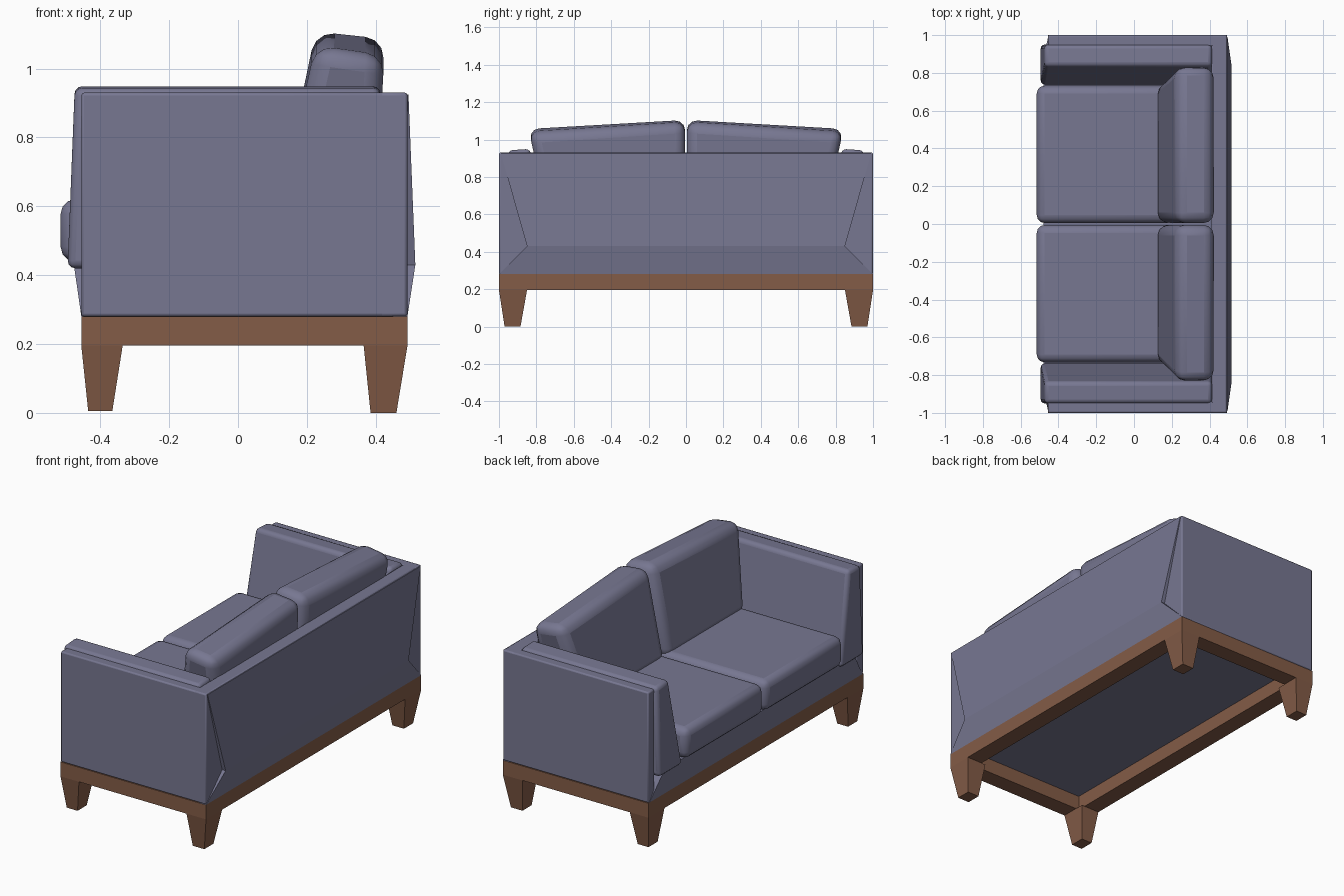
import bpy
import bmesh
import math

cube = bpy.data.objects.get("Cube")
if cube:
    bpy.data.objects.remove(cube, do_unlink=True)


def material(name, colour):
    mat = bpy.data.materials.new(name)
    mat.use_nodes = True
    mat.diffuse_color = colour
    mat.node_tree.nodes["Principled BSDF"].inputs["Base Color"].default_value = colour
    return mat


FABRIC = material("slate_fabric", (0.185, 0.185, 0.285, 1))
WOOD = material("brown_wood", (0.23, 0.107, 0.063, 1))


def loft(name, mat, sections, bevel=0, segments=2):
    """Closed solid through rectangles (x0, x1, y0, y1, z or four corner heights)."""
    bm = bmesh.new()
    rings = []
    for x0, x1, y0, y1, z in sections:
        heights = z if isinstance(z, tuple) else (z,) * 4
        corners = ((x0, y0), (x1, y0), (x1, y1), (x0, y1))
        rings.append([bm.verts.new((x, y, h)) for (x, y), h in zip(corners, heights)])
    for low, high in zip(rings, rings[1:]):
        for i in range(4):
            j = (i + 1) % 4
            bm.faces.new((low[i], low[j], high[j], high[i]))
    bm.faces.new(rings[0][::-1])
    bm.faces.new(rings[-1])
    bmesh.ops.recalc_face_normals(bm, faces=bm.faces)
    mesh = bpy.data.meshes.new(name)
    bm.to_mesh(mesh)
    bm.free()
    mesh.materials.append(mat)
    obj = bpy.data.objects.new(name, mesh)
    bpy.context.collection.objects.link(obj)
    if bevel:
        mod = obj.modifiers.new("Soft edges", "BEVEL")
        mod.width = bevel
        mod.segments = segments
        mod.limit_method = "ANGLE"
        mod.angle_limit = math.radians(25)
        bpy.ops.object.select_all(action="DESELECT")
        obj.select_set(True)
        bpy.context.view_layer.objects.active = obj
        bpy.ops.object.shade_smooth_by_angle(angle=math.radians(35))
    return obj


def box(name, mat, x0, x1, y0, y1, z0, z1, bevel=0):
    return loft(name, mat, [(x0, x1, y0, y1, z0), (x0, x1, y0, y1, z1)], bevel)


def mirrored(name, mat, sections, bevel=0, segments=2):
    """Build a part on the +y side and its reflection on the -y side."""
    for side, sign in (("right", 1), ("left", -1)):
        part = loft(side + "_" + name, mat, sections, bevel, segments)
        if sign < 0:
            for v in part.data.vertices:
                v.co.y = -v.co.y
            part.data.flip_normals()


FRONT, BACK = -0.455, 0.492
LOW, HIGH = 0.195, 0.28

# Wooden frame: four rails
box("front_rail", WOOD, FRONT, FRONT + 0.1, -1, 1, LOW, HIGH)
box("back_rail", WOOD, BACK - 0.1, BACK, -1, 1, LOW, HIGH)
mirrored("side_rail", WOOD, [(FRONT + 0.1, BACK - 0.1, 0.9, 1, LOW),
                             (FRONT + 0.1, BACK - 0.1, 0.9, 1, HIGH)])

# Tapered legs
mirrored("front_leg", WOOD, [(-0.435, -0.365, 0.885, 0.97, 0.005),
                             (FRONT, -0.335, 0.85, 1, LOW)])
mirrored("back_leg", WOOD, [(0.385, 0.46, 0.885, 0.97, 0),
                            (0.365, BACK, 0.85, 1, LOW)])

# Upholstered shell: seat base, back and outer arm panels
loft("seat_base", FABRIC, [(FRONT, 0.45, -0.99, 0.99, HIGH),
                           (-0.478, 0.45, -0.88, 0.88, 0.44)])
box("back_panel", FABRIC, 0.41, BACK, -1, 1, HIGH, 0.93, 0.008)
loft("back_padding", FABRIC, [(0.45, BACK, -1, 1, HIGH),
                              (0.45, 0.515, -0.85, 0.85, 0.43),
                              (0.45, BACK + 0.003, -0.99, 0.99, 0.925)])
mirrored("arm_panel", FABRIC, [(FRONT, BACK, 0.94, 1, HIGH),
                               (FRONT, BACK, 0.94, 1, 0.93)], 0.008)

# Sloping arm pads
mirrored("arm_pad", FABRIC, [(-0.495, 0.413, 0.735, 0.95, 0.42),
                             (-0.474, 0.413, 0.835, 0.95, (0.95, 0.95, 0.942, 0.942))],
         0.022, 3)

# Seat cushions
mirrored("seat_cushion", FABRIC, [(-0.515, 0.3, 0.005, 0.732, 0.44),
                                  (-0.515, 0.3, 0.005, 0.732, 0.62)], 0.042, 3)

# Leaning back cushions, wider and lower towards the arms
mirrored("back_cushion", FABRIC, [(0.115, 0.4, 0.005, 0.735, 0.58),
                                  (0.225, 0.425, 0.005, 0.84, (1.11, 1.09, 1.035, 1.065))],
         0.055, 3)
